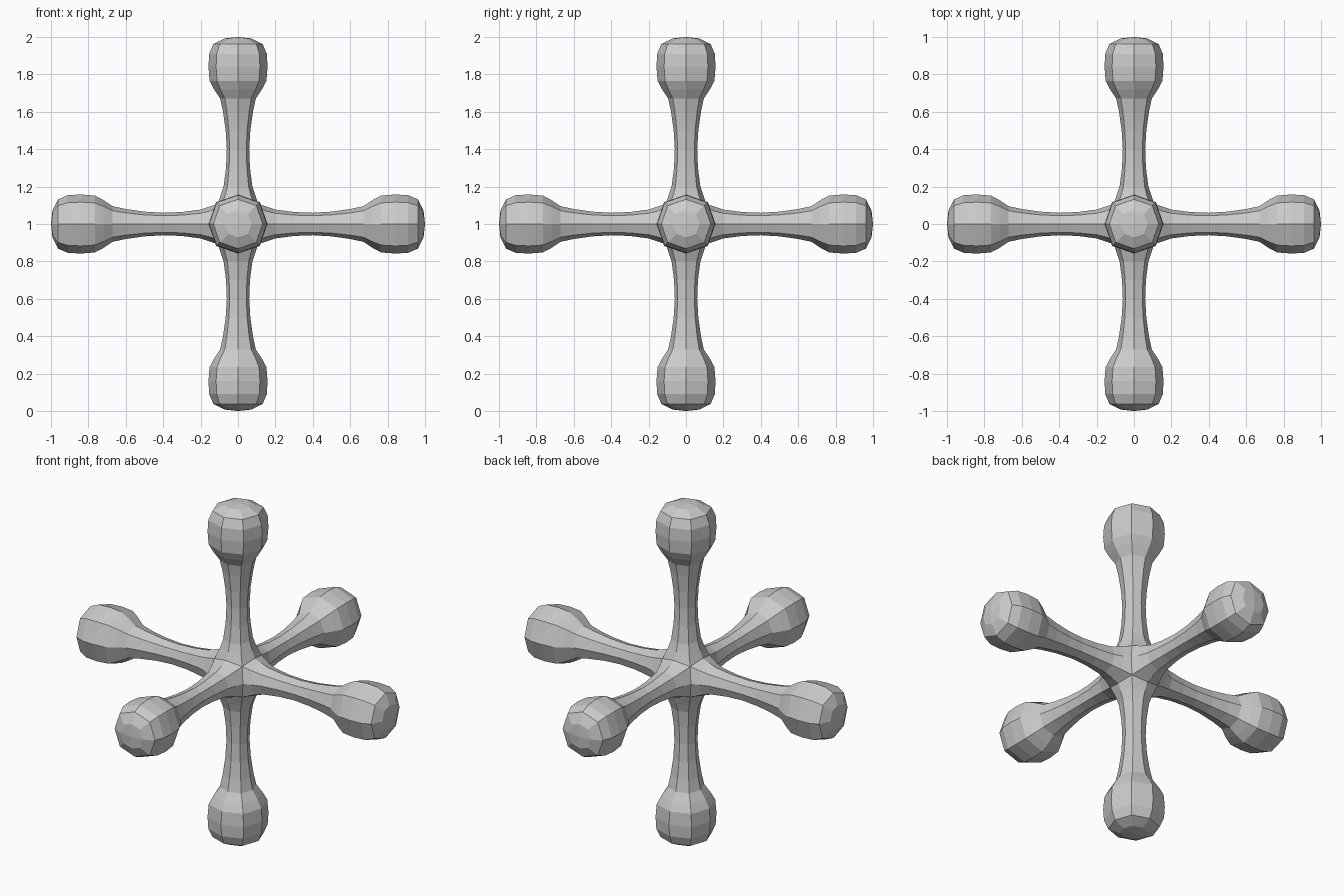
import bpy, bmesh
from mathutils import Vector

if "Cube" in bpy.data.objects:
    bpy.data.objects.remove(bpy.data.objects["Cube"])

# Arm profile: (distance from centre, radius)
PROFILE = [(0.15, 0.094), (0.2, 0.077), (0.3, 0.064), (0.4, 0.060), (0.5, 0.066),
           (0.6, 0.080), (0.67, 0.095), (0.72, 0.128), (0.765, 0.152), (0.84, 0.158),
           (0.91, 0.154), (0.962, 0.132), (0.992, 0.072)]
DIAG = 0.74          # corner offset of the eight-sided section, relative to radius
HUB_MID, HUB_CORNER = 0.108, 0.09
SECTION = [(1, 0), (1, 1), (0, 1), (-1, 1), (-1, 0), (-1, -1), (0, -1), (1, -1)]
CENTRE = Vector((0, 0, 1))


def arm(bm, axis, u, v):
    def ring(points):
        return [bm.verts.new(CENTRE + axis * d + u * a + v * b) for d, a, b in points]

    # Hub ring, whose points coincide with those of the neighbouring arms
    base = []
    for a, b in SECTION:
        s = HUB_CORNER if a and b else HUB_MID
        base.append((s, a * s, b * s))
    rings = [ring(base)]
    # Shaft and rounded knob
    for d, r in PROFILE:
        rings.append(ring([(d, a * r * (DIAG if a and b else 1),
                            b * r * (DIAG if a and b else 1)) for a, b in SECTION]))
    for lo, hi in zip(rings, rings[1:]):
        for i in range(8):
            j = (i + 1) % 8
            bm.faces.new((lo[i], lo[j], hi[j], hi[i]))
    # Tip made of four quads
    tip = bm.verts.new(CENTRE + axis)
    last = rings[-1]
    for i in range(0, 8, 2):
        bm.faces.new((tip, last[i], last[i + 1], last[(i + 2) % 8]))


bm = bmesh.new()
X, Y, Z = Vector((1, 0, 0)), Vector((0, 1, 0)), Vector((0, 0, 1))
for axis, u, v in ((X, Y, Z), (Y, Z, X), (Z, X, Y)):
    arm(bm, axis, u, v)
    arm(bm, -axis, v, u)

# Weld the six arms into one body at the hub
bmesh.ops.remove_doubles(bm, verts=bm.verts, dist=0.0005)
bmesh.ops.recalc_face_normals(bm, faces=bm.faces)
mesh = bpy.data.meshes.new("six_armed_jack")
bm.to_mesh(mesh)
bm.free()
bpy.context.collection.objects.link(bpy.data.objects.new("six_armed_jack", mesh))
